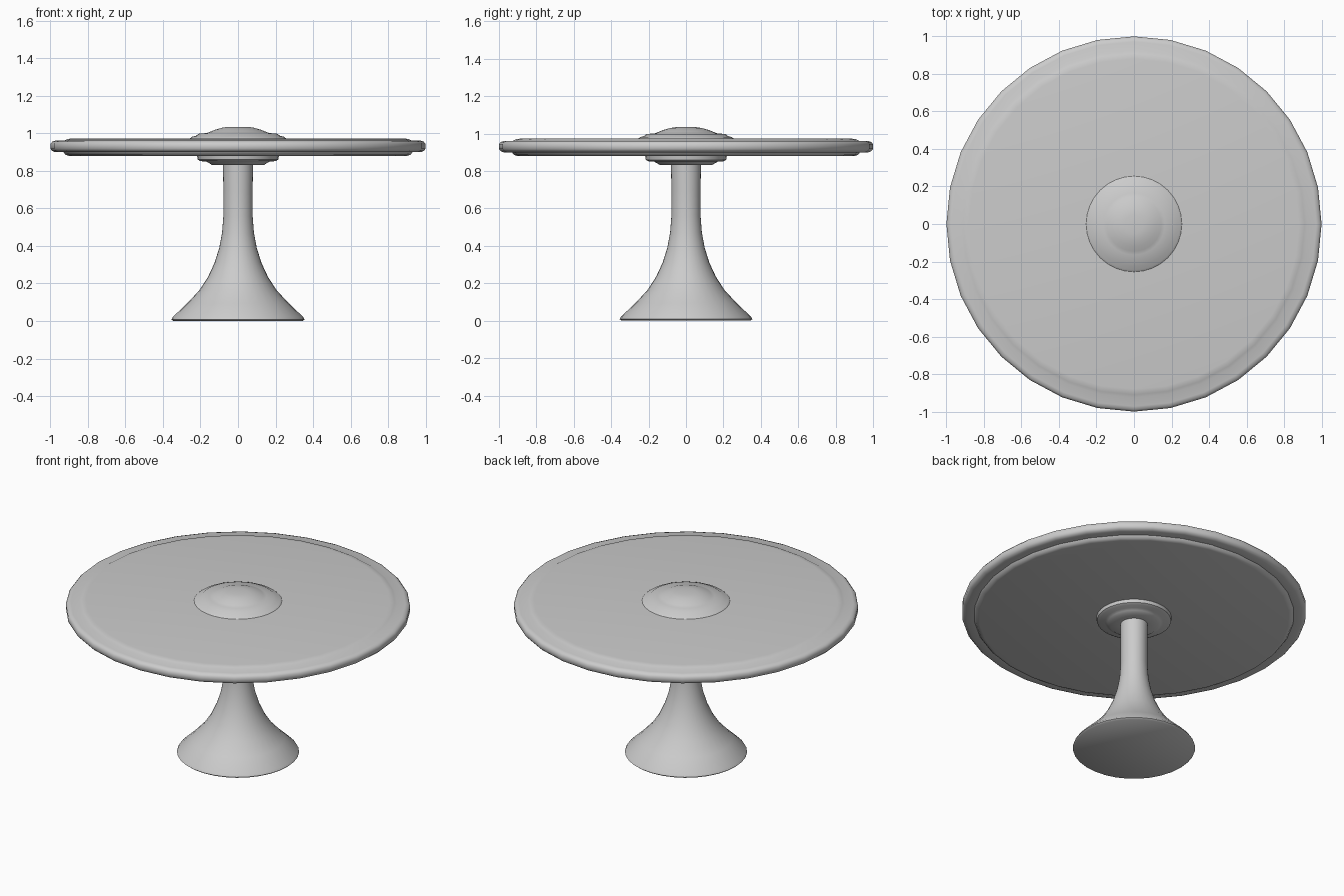
import bpy, bmesh, math

if "Cube" in bpy.data.objects:
    bpy.data.objects.remove(bpy.data.objects["Cube"])


def lathe(name, profile, segments=32, angle=50):
    """Revolve (radius, z) points around z; radius 0 closes to a pole."""
    bm = bmesh.new()
    rings = []
    for r, z in profile:
        if r == 0:
            rings.append([bm.verts.new((0, 0, z))])
        else:
            rings.append([bm.verts.new((r * math.cos(2 * math.pi * i / segments),
                                        r * math.sin(2 * math.pi * i / segments), z))
                          for i in range(segments)])
    for a, b in zip(rings, rings[1:]):
        for i in range(segments):
            j = (i + 1) % segments
            if len(a) == 1:
                bm.faces.new((a[0], b[j], b[i]))
            elif len(b) == 1:
                bm.faces.new((a[i], a[j], b[0]))
            else:
                bm.faces.new((a[i], a[j], b[j], b[i]))
    mesh = bpy.data.meshes.new(name)
    bm.to_mesh(mesh)
    bm.free()
    ob = bpy.data.objects.new(name, mesh)
    bpy.context.collection.objects.link(ob)
    mesh.shade_smooth()
    mesh.set_sharp_from_angle(angle=math.radians(angle))
    return ob


# Flared pedestal and column
lathe("pedestal", [(0, 0), (0.345, 0), (0.355, 0.008), (0.347, 0.022),
                   (0.27, 0.095), (0.205, 0.165), (0.16, 0.235), (0.125, 0.31),
                   (0.1, 0.39), (0.085, 0.47), (0.078, 0.56), (0.078, 0.70),
                   (0.08, 0.84)])

# Stepped collar under the top
lathe("collar", [(0.078, 0.832), (0.14, 0.832), (0.155, 0.842), (0.17, 0.85),
                 (0.2, 0.852), (0.215, 0.86), (0.218, 0.88)])

# Round top with stepped, rounded rim
lathe("table_top", [(0, 0.88), (0.9, 0.88), (0.92, 0.886), (0.93, 0.9),
                    (0.975, 0.9), (0.99, 0.906), (1.0, 0.918), (1.0, 0.944),
                    (0.99, 0.956), (0.972, 0.962), (0.925, 0.962),
                    (0.91, 0.97), (0.88, 0.974), (0, 0.974)])

# Stepped domed boss in the middle of the top
lathe("centre_boss", [(0.255, 0.974), (0.245, 0.982), (0.225, 0.987),
                      (0.21, 0.998), (0.165, 1.002), (0.145, 1.01),
                      (0.12, 1.02), (0.085, 1.03), (0.05, 1.035), (0, 1.035)])
